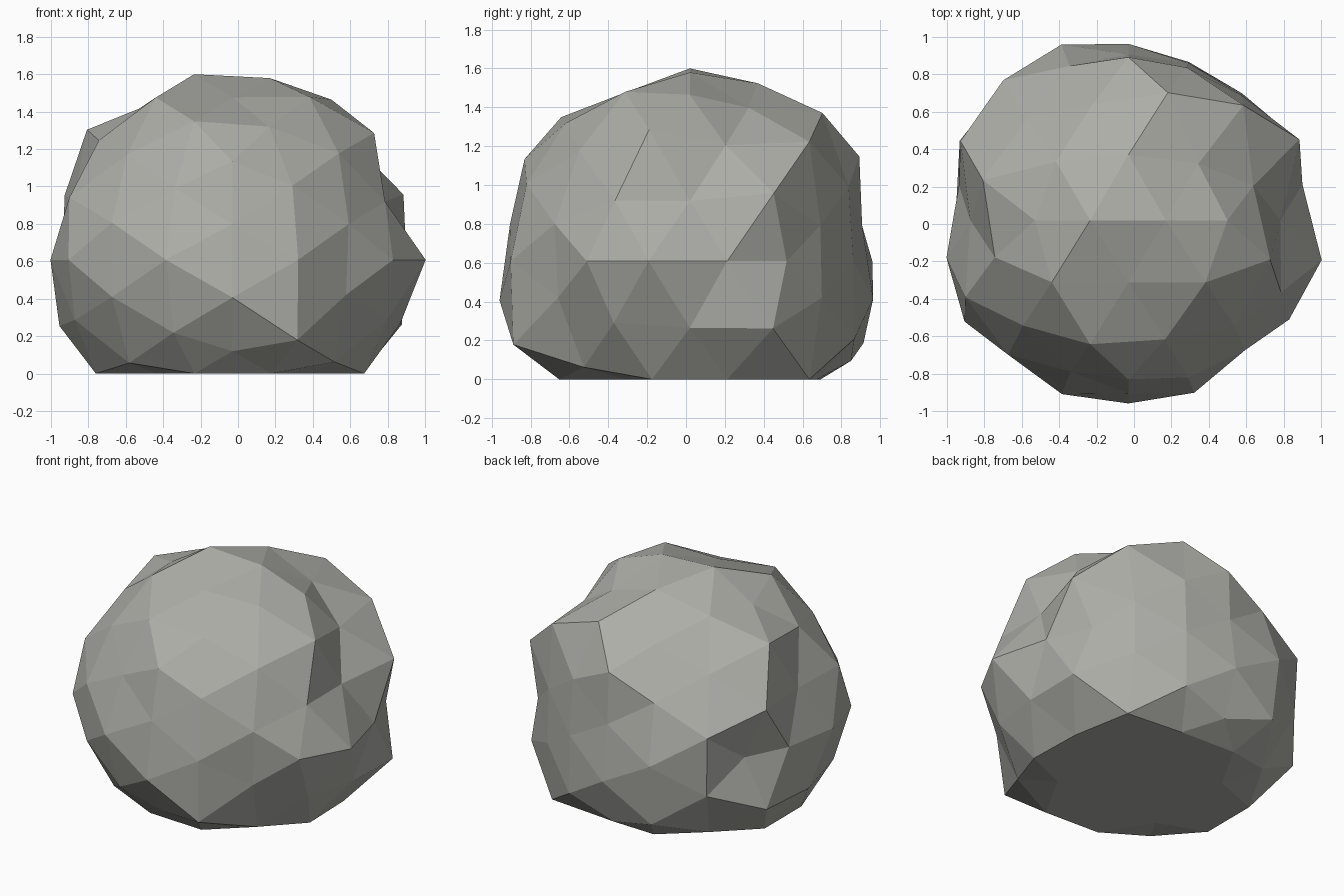
import bpy, bmesh
from itertools import product
from mathutils import Vector

if "Cube" in bpy.data.objects:
    bpy.data.objects.remove(bpy.data.objects["Cube"])

P = (1 + 5 ** 0.5) / 2      # golden ratio
CENTRE = Vector((-0.03, 0.02, 0.608))

# Geodesic ball: each direction is mirrored over its non-zero axes
# (signs run - then +, x slowest); the numbers are the lumpy radii.
RINGS = [
    # corners of the icosahedron
    ((1, 0, P), (1, .95, 1, 1.007)),
    ((0, P, 1), (.93, 1, .975, 1.025)),
    ((P, 1, 0), (1.03, .9, 1.01, .947)),
    # points on the axis-aligned edges
    ((1 / 3, 0, P), (1, 1.013, 1, .992)),
    ((0, P, 1 / 3), (1, .945, .963, .905)),
    ((P, 1 / 3, 0), (.993, .925, 1.055, .95)),
    # face centres
    ((0, P, 2 * P + 1), (1, .93, 1, .98)),
    ((P, 2 * P + 1, 0), (.995, 1.005, .987, .9)),
    ((2 * P + 1, 0, P), (.99, .905, .96, .87)),
    ((1, 1, 1), (.955, .975, .95, .94, .945, .985, 1.065, 1.065)),
    # points on the slanted edges
    ((2, P, 2 * P + 1), (1, 1.015, 1, .96, 1, 1.02, 1, .925)),
    ((1, 2 * P, P + 2), (1, 1.015, 1.03, .95, 1.03, .975, 1, 1.045)),
    ((P + 2, 1, 2 * P), (1, .978, 1, 1.065, .965, 1.038, .95, .915)),
    ((2 * P + 1, 2, P), (.985, 1.02, 1.055, 1.05, .97, .955, 1.06, 1.07)),
    ((P, 2 * P + 1, 2), (.965, .945, 1.045, .965, 1.063, .983, .99, .955)),
    ((2 * P, P + 2, 1), (.985, .985, 1.005, 1.025, .93, .953, .93, .92)),
]

bm = bmesh.new()
targets = []
for base, radii in RINGS:
    signs = product(*[(-1, 1) if c else (1,) for c in base])
    for s, r in zip(signs, radii):
        d = Vector([a * b for a, b in zip(base, s)]).normalized()
        targets.append((bm.verts.new(d), d * r + CENTRE))

# Skin the round ball, then push each point to its radius, flat at the ground
bmesh.ops.convex_hull(bm, input=list(bm.verts))
for v, co in targets:
    co.z = max(co.z, 0.0)
    v.co = co
bm.normal_update()
bmesh.ops.recalc_face_normals(bm, faces=list(bm.faces))

mesh = bpy.data.meshes.new("boulder")
bm.to_mesh(mesh)
bm.free()
stone = bpy.data.materials.new("warm grey stone")
stone.diffuse_color = (0.42, 0.42, 0.39, 1)
stone.use_nodes = True
stone.node_tree.nodes["Principled BSDF"].inputs["Base Color"].default_value = stone.diffuse_color
mesh.materials.append(stone)
boulder = bpy.data.objects.new("boulder", mesh)
bpy.context.collection.objects.link(boulder)
